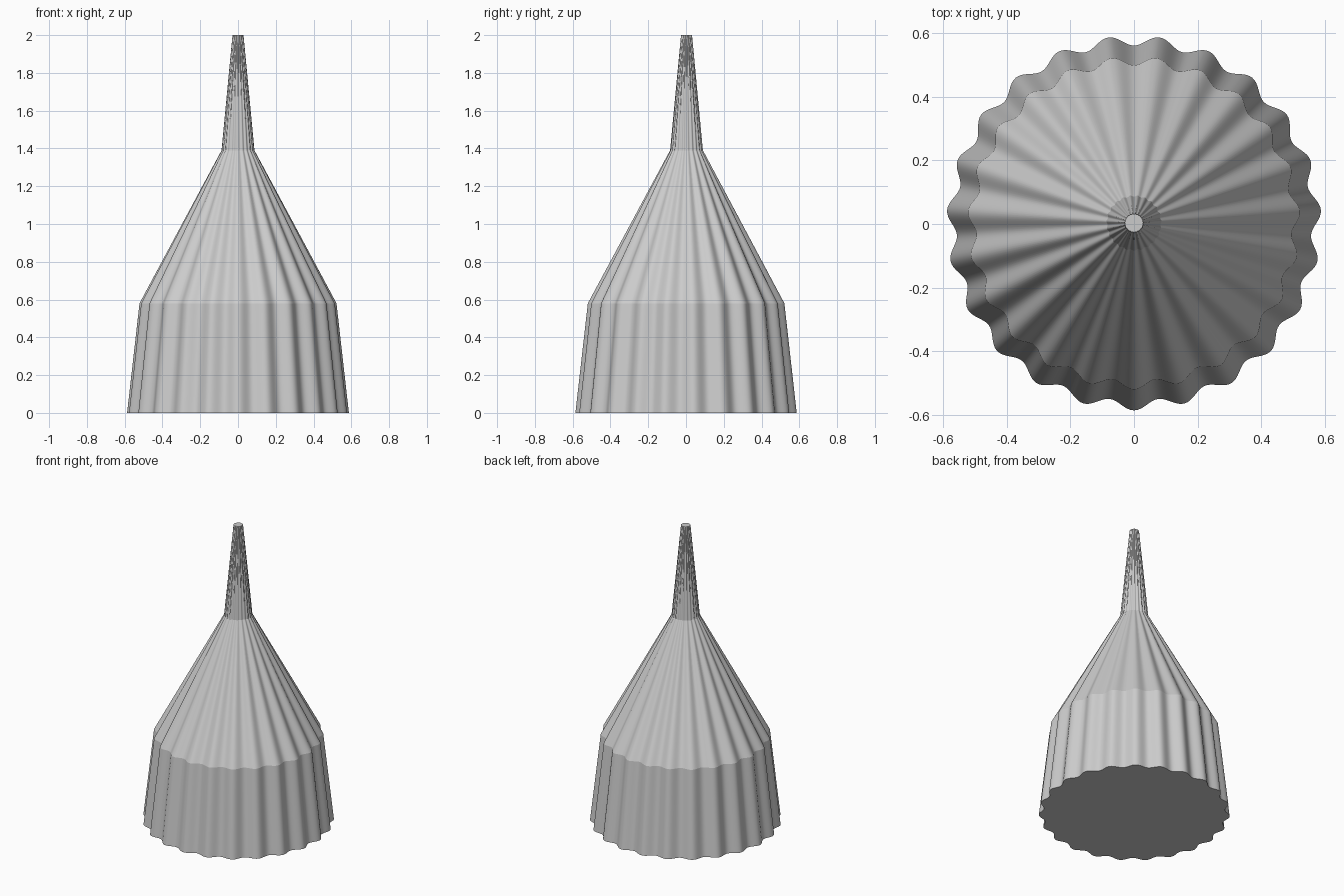
import bpy
import bmesh
from math import cos, sin, pi

if "Cube" in bpy.data.objects:
    bpy.data.objects.remove(bpy.data.objects["Cube"], do_unlink=True)

LOBES = 23
STEPS = 16                      # segments per flute
COUNT = LOBES * STEPS
DEPTH = 0.027                   # flute depth relative to radius
CENTRE_Y = 0.003
# Mean radius and height of each ring, from base to tip
PROFILE = [(0.573, 0.0), (0.509, 0.58), (0.085, 1.39), (0.0285, 2.0)]


def make_material(name, colour):
    mat = bpy.data.materials.new(name)
    mat.use_nodes = True
    mat.diffuse_color = colour
    bsdf = mat.node_tree.nodes["Principled BSDF"]
    bsdf.inputs["Base Color"].default_value = colour
    bsdf.inputs["Roughness"].default_value = 0.6
    return mat


def fluted_ring(bm, radius, height):
    """One wavy ring, with a flute crest facing the front."""
    ring = []
    for i in range(COUNT):
        angle = 2 * pi * i / COUNT
        r = radius * (1 + DEPTH * cos(LOBES * angle))
        ring.append(bm.verts.new((r * sin(angle), CENTRE_Y - r * cos(angle), height)))
    return ring


# Fluted body, shoulder and spout as one closed shell
bm = bmesh.new()
rings = [fluted_ring(bm, r, z) for r, z in PROFILE]
for low, high in zip(rings, rings[1:]):
    for i in range(COUNT):
        j = (i + 1) % COUNT
        bm.faces.new((low[i], low[j], high[j], high[i])).smooth = True

# Flat base and flat tip
bm.faces.new(reversed(rings[0]))
bm.faces.new(rings[-1])

# Crisp creases where the slope changes
for edge in bm.edges:
    a, b = edge.verts
    edge.smooth = abs(a.co.z - b.co.z) > 0.001
bmesh.ops.recalc_face_normals(bm, faces=bm.faces)

mesh = bpy.data.meshes.new("fluted_nozzle")
bm.to_mesh(mesh)
bm.free()
nozzle = bpy.data.objects.new("fluted_nozzle", mesh)
bpy.context.collection.objects.link(nozzle)
mesh.materials.append(make_material("light grey", (0.6, 0.6, 0.6, 1)))
